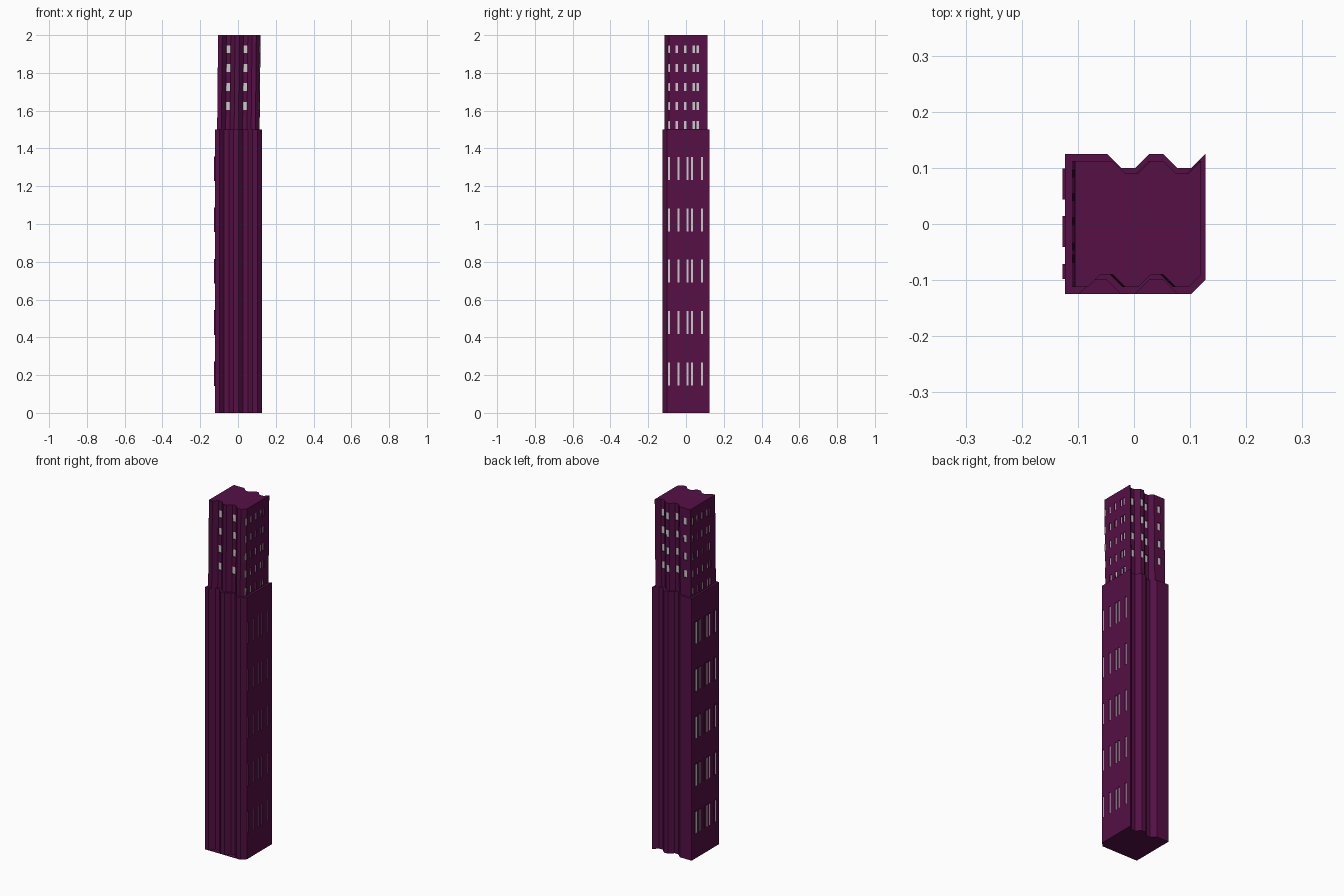
import bpy, bmesh

if "Cube" in bpy.data.objects:
    bpy.data.objects.remove(bpy.data.objects["Cube"])

purple = bpy.data.materials.new("purple")
purple.diffuse_color = (0.09, 0.005, 0.06, 1)
purple.use_nodes = True
purple.node_tree.nodes["Principled BSDF"].inputs["Base Color"].default_value = purple.diffuse_color

CX = 0.002  # plan centre in x


def lean(z):
    # the upper tower leans slightly towards +x
    return 0.005 * max(0, z - 1.5) / 0.5


def finish(name, bm, mat=None):
    bmesh.ops.recalc_face_normals(bm, faces=bm.faces[:])
    for v in bm.verts:
        v.co.x += lean(v.co.z)
    me = bpy.data.meshes.new(name)
    bm.to_mesh(me)
    bm.free()
    ob = bpy.data.objects.new(name, me)
    bpy.context.collection.objects.link(ob)
    if mat:
        me.materials.append(mat)
    return ob


def prism(name, pts, z0, z1):
    bm = bmesh.new()
    low = [bm.verts.new((x, y, z0)) for x, y in pts]
    high = [bm.verts.new((x, y, z1)) for x, y in pts]
    bm.faces.new(low[::-1])
    bm.faces.new(high)
    n = len(pts)
    for i in range(n):
        j = (i + 1) % n
        bm.faces.new((low[i], low[j], high[j], high[i]))
    return finish(name, bm, purple)


def add_box(bm, x0, x1, y0, y1, z0, z1):
    vs = bmesh.ops.create_cube(bm, size=1)["verts"]
    for v in vs:
        v.co = (x1 if v.co.x > 0 else x0, y1 if v.co.y > 0 else y0,
                z1 if v.co.z > 0 else z0)


def box_on_wall(bm, axis, sign, wall, c, w, z, h, d_in, d_out):
    # box straddling a wall plane, from d_in inside to d_out outside
    a, b = sorted((wall - sign * d_in, wall + sign * d_out))
    if axis == "x":
        add_box(bm, a, b, c - w / 2, c + w / 2, z - h / 2, z + h / 2)
    else:
        add_box(bm, c - w / 2, c + w / 2, a, b, z - h / 2, z + h / 2)


def carve_windows(body, name, windows):
    # recess every window and set a grey pane at the back of it
    cut, glass = bmesh.new(), bmesh.new()
    for w in windows:
        box_on_wall(cut, *w, 0.005, 0.006)
        box_on_wall(glass, *w, 0.007, -0.004)
    cutter = finish(name + "_cutter", cut)
    cutter.hide_render = True
    finish(name, glass)
    m = body.modifiers.new("recess", "BOOLEAN")
    m.operation = "DIFFERENCE"
    m.solver = "EXACT"
    m.object = cutter
    bpy.context.view_layer.objects.active = body
    bpy.ops.object.modifier_apply(modifier=m.name)
    bpy.data.objects.remove(cutter)


# fluted plan: front wave left to right, then back wave right to left
O, I = 0.125, 0.10
front = [(-0.123, -O), (-0.098, -O), (-0.073, -I), (-0.048, -I), (-0.023, -O),
         (0.002, -O), (0.027, -I), (0.052, -I), (0.077, -O), (0.102, -O), (0.127, -I)]
back = [(0.127, O), (0.102, I), (0.077, I), (0.052, O), (0.027, O),
        (0.002, I), (-0.023, I), (-0.048, O), (-0.123, O)]
plan = front + back
small = [(CX + (x - CX) * 0.9, y * 0.9) for x, y in plan]

lower = prism("lower_tower", plan, 0, 1.5)
upper = prism("upper_tower", small, 1.5, 2.0)
prism("base_plate", [(-0.123, -O), (0.102, -O), (0.127, -I)] + back, 0, 0.002)

# lower windows: recessed on the right, raised frames on the left
low_rows = [0.207 + 0.2715 * i for i in range(5)]
carve_windows(lower, "lower_right_windows",
              [("x", 1, 0.127, y, 0.011, z, 0.122)
               for z in low_rows for y in (-0.09, -0.04, 0.008, 0.032, 0.085)])
frames, panes = bmesh.new(), bmesh.new()
for z in low_rows:
    for y0, y1 in ((-0.098, -0.071), (-0.041, 0.014), (0.044, 0.099)):
        box_on_wall(frames, "x", -1, -0.123, (y0 + y1) / 2, y1 - y0, z, 0.13, 0.004, 0.004)
    for y in (-0.085, -0.032, -0.008, 0.052, 0.09):
        box_on_wall(panes, "x", -1, -0.123, y, 0.011, z, 0.122, 0.002, 0.0045)
finish("lower_left_frames", frames, purple)
finish("lower_left_windows", panes)

# upper windows on all four sides
cols = (-0.09, -0.048, -0.005, 0.04, 0.062)
up_rows = [1.525 + 0.1 * i for i in range(5)]
wins = []
for z in up_rows:
    for y in cols:
        wins.append(("x", 1, 0.1145, y, 0.013, z, 0.042))
        wins.append(("x", -1, -0.1105, -y, 0.013, z, 0.042))
    if z > 1.6:
        for x in (-0.054, 0.036):
            wins.append(("y", -1, -0.09, x, 0.021, z, 0.042))
        for x in (-0.009, 0.081):
            wins.append(("y", 1, 0.09, x, 0.02, z, 0.042))
        for x in (-0.075, 0.036):
            wins.append(("y", 1, 0.1125, x, 0.02, z, 0.042))
carve_windows(upper, "upper_windows", wins)
